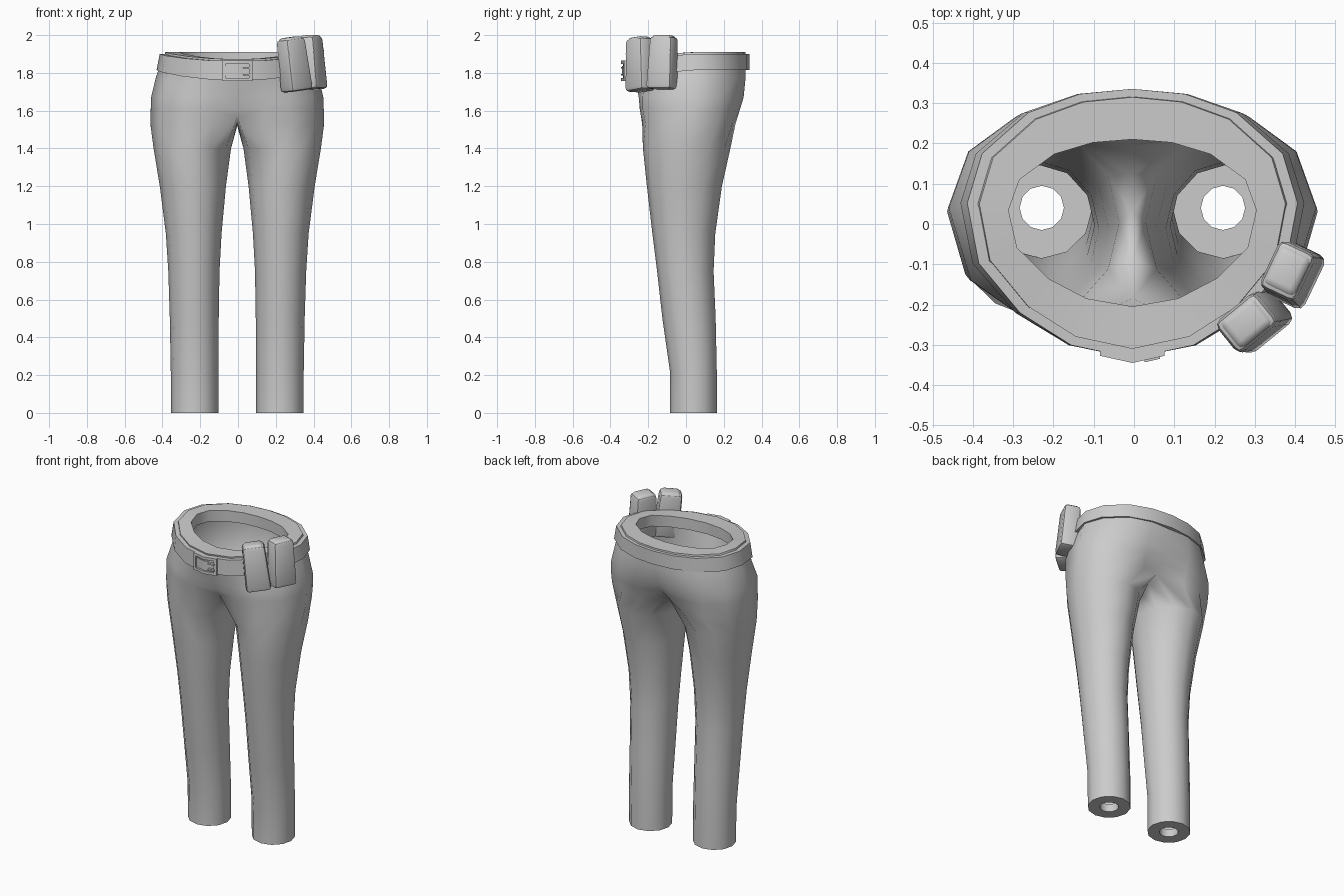
import bpy, bmesh, math
from mathutils import Vector, Matrix

if "Cube" in bpy.data.objects:
    bpy.data.objects.remove(bpy.data.objects["Cube"])

SHIFT = -0.004
grey = bpy.data.materials.new("grey_cloth")
grey.diffuse_color = (0.6, 0.6, 0.6, 1)
grey.use_nodes = True
grey.node_tree.nodes["Principled BSDF"].inputs["Base Color"].default_value = grey.diffuse_color


def make(name, bm, angle=40, loc=(SHIFT, 0, 0)):
    bmesh.ops.recalc_face_normals(bm, faces=bm.faces)
    me = bpy.data.meshes.new(name)
    bm.to_mesh(me)
    bm.free()
    ob = bpy.data.objects.new(name, me)
    ob.location = loc
    me.materials.append(grey)
    bpy.context.collection.objects.link(ob)
    bpy.ops.object.select_all(action='DESELECT')
    ob.select_set(True)
    bpy.context.view_layer.objects.active = ob
    bpy.ops.object.shade_smooth_by_angle(angle=math.radians(angle))
    return ob


def mirror(ob):
    m = ob.modifiers.new("mirror", 'MIRROR')
    m.merge_threshold = 0.0005


def bridge(bm, a, b, closed):
    n = len(a)
    for i in range(n if closed else n - 1):
        j = (i + 1) % n
        bm.faces.new((a[i], a[j], b[j], b[i]))


def add(bm, pts):
    return [bm.verts.new(p) for p in pts]


# half outlines from front centre round the side to back centre: (x share, y)
WAIST = [(0, -.31), (.37, -.28), (.68, -.205), (.93, -.09), (1, .05),
         (.91, .165), (.63, .26), (.32, .303), (0, .315)]
HIP = [(0, -.245), (.3, -.25), (.6, -.23), (.88, -.14), (1, .04),
       (.89, .18), (.64, .265), (.33, .305), (0, .285)]


def dip(y, amount=.038):
    return amount * min(1, max(0, -y / .31)) ** 1.2


def waist_ring(rx, z, out=0.0, amount=.038):
    return [(x * rx, .02 + (y - .02) * (1 + out), z - dip(y, amount)) for x, y in WAIST]


# ---- trousers: one half, mirrored ----
bm = bmesh.new()
# z, inner x, outer x, front y, back y
LEG = [(0, .10, .35, -.085, .165), (.22, .10, .352, -.085, .163),
       (.5, .098, .357, -.125, .157), (.75, .094, .365, -.153, .146),
       (.95, .083, .378, -.178, .155), (1.2, .06, .41, -.207, .19),
       (1.4, .033, .443, -.228, .235)]


def leg_ring(z, x0, x1, y0, y1):
    a = [math.radians(-120 + 30 * i) for i in range(12)]
    return [((x0 + x1) / 2 + (x1 - x0) / 2 * math.cos(t),
             (y0 + y1) / 2 + (y1 - y0) / 2 * math.sin(t), z) for t in a]


rings = [add(bm, leg_ring(*l)) for l in LEG]
crotch = [(0, -.185, 1.565), (.14, -.232, 1.53), (.295, -.215, 1.53), (.415, -.125, 1.53),
          (.46, .03, 1.53), (.41, .165, 1.53), (.285, .245, 1.53), (.145, .262, 1.53),
          (0, .195, 1.565), (0, .125, 1.54), (0, .03, 1.52), (0, -.09, 1.535)]
rings.append(add(bm, crotch))
for a, b in zip(rings, rings[1:]):
    bridge(bm, a, b, True)
# hem turned inwards
hem = add(bm, leg_ring(0, .17, .28, -.015, .095))
hem_lip = add(bm, leg_ring(.05, .17, .28, -.015, .095))
bridge(bm, rings[0], hem, True)
bridge(bm, hem, hem_lip, True)
# seat and hips
low = [(x * .458, y * f, z) for (x, y), f, z in zip(
    HIP, (.9, .98, 1, 1, 1, 1, .97, .94, .87), (1.61,) * 9)]
mid = [(x * .456, y, 1.67) for x, y in HIP]
high = [(x * .43, (y + w[1]) / 2 + (.012 if y > .2 else 0), 1.78 - dip(y, .03))
        for (x, y), w in zip(HIP, WAIST)]
top = waist_ring(.38, 1.91)
cap = [(x * .81, .003 + (y - .003) * .664, z) for x, y, z in top]
lip = [(x, y, z - .07) for x, y, z in cap]
prev = rings[-1][:9]
for pts in (low, mid, high, top, cap, lip):
    cur = add(bm, pts)
    bridge(bm, prev, cur, False)
    prev = cur
mirror(make("trousers", bm, 60))

# ---- belt: rectangular band, mirrored ----
bm = bmesh.new()
band = [add(bm, waist_ring(*r)) for r in (
    (.41, 1.90, .07), (.427, 1.815, .07, .055), (.40, 1.815, -.01, .055), (.375, 1.90, -.01))]
for i in range(4):
    bridge(bm, band[i], band[(i + 1) % 4], False)
mirror(make("belt", bm, 40))


# ---- buckle: bent frame with a prong ----
def plate(name, xs, zs, hole, y0, thick):
    bm = bmesh.new()
    front = [add(bm, [(x, y0 + .22 * abs(x), z) for x in xs]) for z in zs]
    for r in range(len(zs) - 1):
        for c in range(len(xs) - 1):
            if not hole(r, c):
                bm.faces.new((front[r][c], front[r][c + 1], front[r + 1][c + 1], front[r + 1][c]))
    geo = bmesh.ops.extrude_face_region(bm, geom=bm.faces[:] + bm.edges[:] + bm.verts[:])
    for v in geo["geom"]:
        if isinstance(v, bmesh.types.BMVert):
            v.co.y += thick
    return make(name, bm, 30)


plate("buckle_frame", (-.08, -.062, 0, .062, .08), (1.757, 1.774, 1.848, 1.865),
      lambda r, c: r == 1 and c in (1, 2), -.345, .03)
plate("buckle_tongue", (-.062, 0, .03), (1.785, 1.837), lambda r, c: False, -.338, .02)
for z in (1.79, 1.827):
    plate("buckle_prong", (.03, .068), (z - .005, z + .005), lambda r, c: False, -.35, .02)


# ---- pouches: rounded tapered boxes with a tongue flap ----
def pouch(name, centre, normal, lean):
    up = Vector(lean).normalized()
    out = Vector((*normal, 0))
    out = (out - up * out.dot(up)).normalized()
    side = up.cross(out)
    frame = Matrix((side, out, up)).transposed().to_4x4()
    frame.translation = centre

    bm = bmesh.new()
    bmesh.ops.create_cube(bm, size=1)
    for v in bm.verts:
        t = 1 if v.co.z < 0 else .88
        v.co = Vector((v.co.x * .148 * t, v.co.y * .112 * t, v.co.z * .28))
    bmesh.ops.bevel(bm, geom=bm.edges[:], offset=.02, segments=2, profile=.5, affect='EDGES')
    bm.transform(frame)
    make(name, bm, 40, (0, 0, 0))

    # flap hanging over the front, with a lid on top
    bm = bmesh.new()
    outline = [(-.056, .12), (-.062, .06), (-.042, .045), (-.03, .015), (-.015, 0),
               (.015, 0), (.03, .015), (.042, .045), (.062, .06), (.056, .12)]
    front = add(bm, [(x, .0615 - .024 * (z + .14) / .28 + .003, z) for x, z in outline])
    back = add(bm, [(x, .04, z) for x, z in outline])
    bm.faces.new(front)
    bm.faces.new(back[::-1])
    bridge(bm, front, back, True)
    bm.transform(frame)
    make(name + "_flap", bm, 30, (0, 0, 0))

    bm = bmesh.new()
    bmesh.ops.create_cube(bm, size=1)
    for v in bm.verts:
        t = 1 if v.co.z < 0 else .75
        v.co = Vector((v.co.x * .125 * t, v.co.y * .1 * t, .132 + v.co.z * .03))
    bmesh.ops.bevel(bm, geom=bm.edges[:], offset=.012, segments=2, profile=.5, affect='EDGES')
    bm.transform(frame)
    make(name + "_lid", bm, 40, (0, 0, 0))


pouch("front_pouch", (.295, -.242, 1.843), (.63, -.77), (-.035, -.008, .28))
pouch("side_pouch", (.39, -.122, 1.853), (.9, -.43), (-.02, .012, .28))
